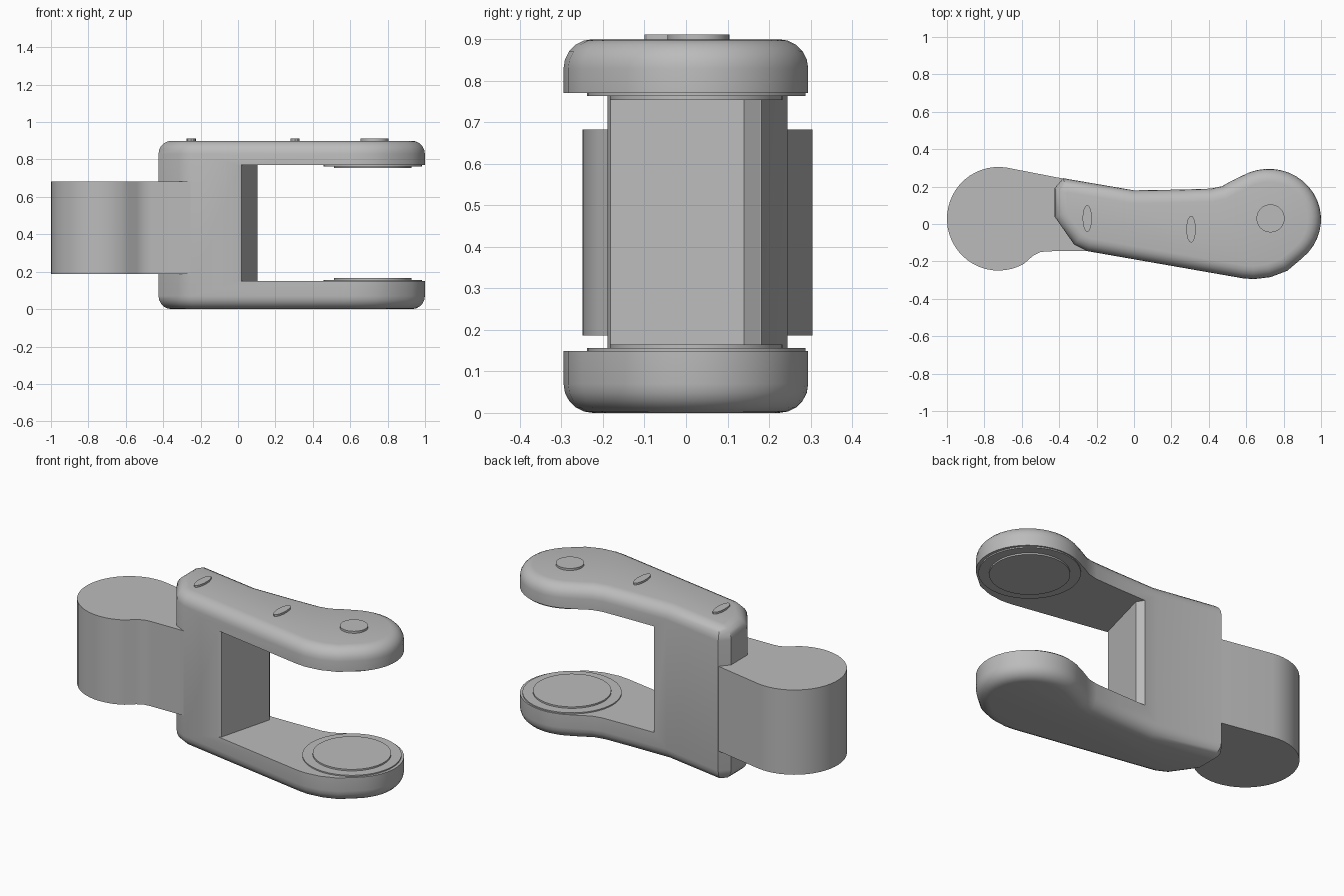
import bpy, bmesh
from math import sin, cos, radians, pi

if "Cube" in bpy.data.objects:
    bpy.data.objects.remove(bpy.data.objects["Cube"], do_unlink=True)

grey = bpy.data.materials.new("plain grey")
grey.use_nodes = True
GREY = (0.5, 0.5, 0.5, 1)
grey.diffuse_color = GREY
grey.node_tree.nodes["Principled BSDF"].inputs["Base Color"].default_value = GREY


def arc(cx, cy, rx, ry, start, end, n):
    """Points along an elliptical arc, angles in degrees."""
    angles = [radians(start + (end - start) * i / n) for i in range(n + 1)]
    return [(cx + rx * cos(a), cy + ry * sin(a)) for a in angles]


def prism(name, outline, z0, z1, rim=0.0):
    """Extrude a counter-clockwise outline, optionally rounding both rims."""
    bm = bmesh.new()
    base = bm.faces.new([bm.verts.new((x, y, z0)) for x, y in outline])
    top = bmesh.ops.extrude_face_region(bm, geom=[base], use_keep_orig=True)["geom"]
    for v in top:
        if isinstance(v, bmesh.types.BMVert):
            v.co.z = z1
    bmesh.ops.recalc_face_normals(bm, faces=bm.faces[:])
    if rim:
        edges = [e for e in bm.edges if abs(e.verts[0].co.z - e.verts[1].co.z) < 1e-5]
        bmesh.ops.bevel(bm, geom=edges, offset=rim, segments=5, profile=0.5,
                        affect='EDGES', clamp_overlap=False)
    mesh = bpy.data.meshes.new(name)
    bm.to_mesh(mesh)
    bm.free()
    mesh.materials.append(grey)
    ob = bpy.data.objects.new(name, mesh)
    bpy.context.collection.objects.link(ob)
    return ob


def smooth(ob):
    bpy.ops.object.select_all(action='DESELECT')
    ob.select_set(True)
    bpy.context.view_layer.objects.active = ob
    bpy.ops.object.shade_smooth_by_angle(angle=radians(32))


PIVOT = (0.72, 0.025)

# Forked body: rounded outline with the jaw opening cut through it
body_outline = arc(*PIVOT, 0.28, 0.27, -50, 112, 18) + [
    (0.53, 0.235), (0.47, 0.202), (0.41, 0.189), (0.25, 0.184), (0.0, 0.18),
    (-0.38, 0.245), (-0.425, 0.19), (-0.425, 0.04), (-0.32, -0.11),
    (-0.25, -0.145), (0.58, -0.29), (0.64, -0.295), (0.73, -0.284), (0.82, -0.25)]
body = prism("forked_body", body_outline, 0, 0.9, rim=0.07)

opening = prism("opening_cutter", [
    (0.0, -0.4), (1.2, -0.4), (1.2, 0.4), (0.08, 0.4), (0.08, 0.18),
    (0.105, 0.14), (0.02, -0.182), (0.0, -0.19)], 0.149, 0.77)
opening.hide_render = True
opening.hide_viewport = True
cut = body.modifiers.new("opening", 'BOOLEAN')
cut.operation = 'DIFFERENCE'
cut.solver = 'EXACT'
cut.object = opening
# Bake the cut so that sharp edges are marked on the result
bpy.context.view_layer.objects.active = body
bpy.ops.object.modifier_apply(modifier=cut.name)
bpy.data.objects.remove(opening, do_unlink=True)
smooth(body)

# Knuckle arm that reaches out of the closed end
arm_outline = arc(-0.725, 0.028, 0.275, 0.277, 80, 300, 30) + [
    (-0.54, -0.17), (-0.5, -0.15), (-0.46, -0.146), (-0.25, -0.143),
    (-0.1, -0.14), (-0.1, 0.19), (-0.38, 0.243)]
smooth(prism("knuckle_arm", arm_outline, 0.187, 0.683))

# Stepped pivot pads on both inner faces of the fork
for side, face, out in (("lower", 0.149, 1), ("upper", 0.77, -1)):
    for part, radius, height in (("washer", 0.263, 0.007), ("pad", 0.208, 0.016)):
        z0, z1 = sorted((face - out * 0.01, face + out * height))
        ring = arc(*PIVOT, radius, radius, 0, 352.5, 47)
        smooth(prism(f"{side}_{part}", ring, z0, z1))

# Round button and two lens-shaped studs on the top face
smooth(prism("top_button", arc(0.73, 0.03, 0.075, 0.075, 0, 348.75, 31), 0.89, 0.912))
for name, x, y in (("rear_stud", -0.25, 0.03), ("middle_stud", 0.305, -0.028)):
    lens = arc(x, y, 0.025, 0.072, 0, 337.5, 15)
    smooth(prism(name, lens, 0.89, 0.911))
